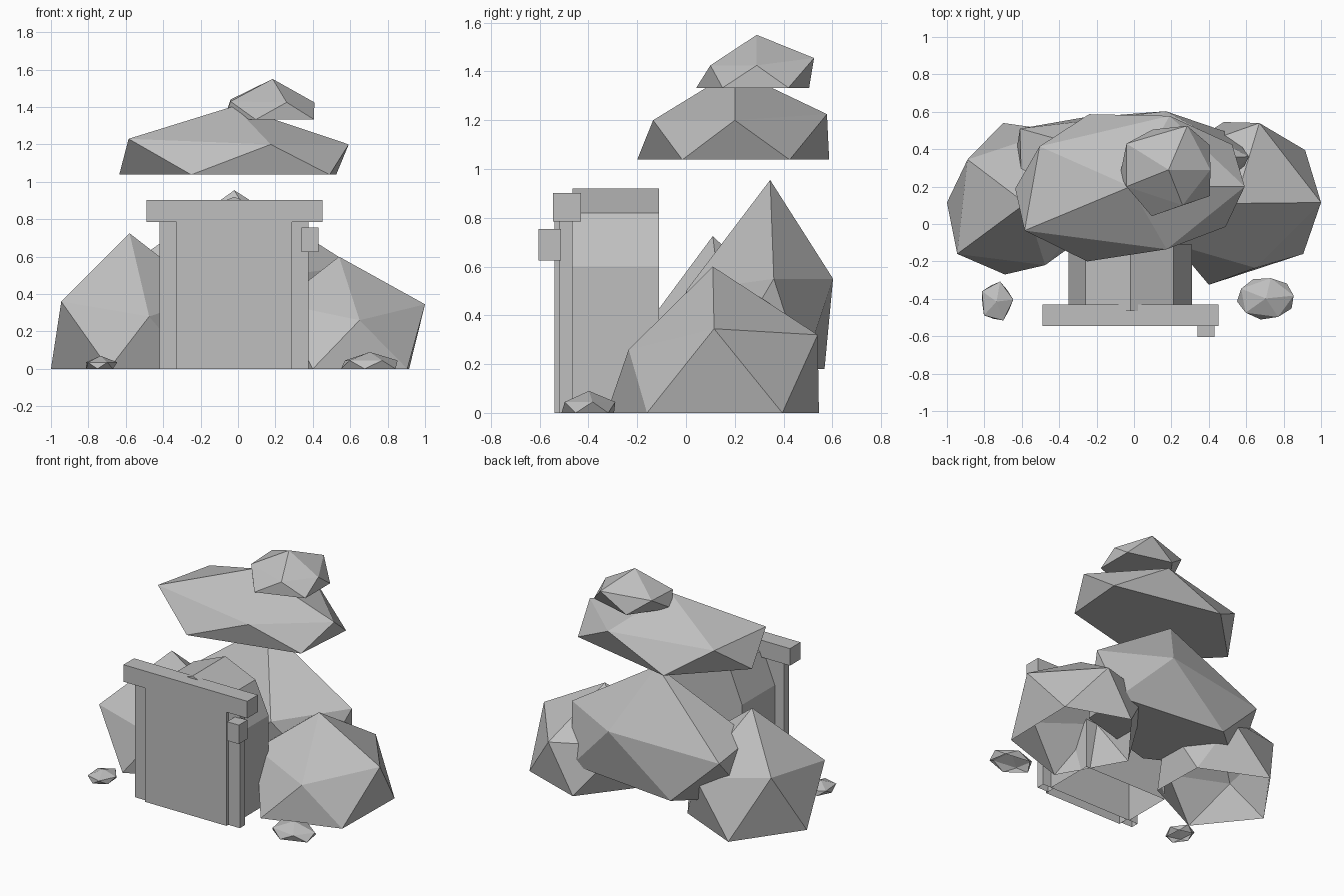
import bpy, bmesh, math

if "Cube" in bpy.data.objects:
    bpy.data.objects.remove(bpy.data.objects["Cube"])

stone = bpy.data.materials.new("stone_grey")
stone.diffuse_color = (0.52, 0.52, 0.52, 1)
stone.use_nodes = True
stone.node_tree.nodes["Principled BSDF"].inputs["Base Color"].default_value = stone.diffuse_color


def finish(name, bm):
    bmesh.ops.recalc_face_normals(bm, faces=bm.faces)
    # Parts standing on the ground are open underneath
    under = [f for f in bm.faces if all(abs(v.co.z) < 1e-4 for v in f.verts)]
    bmesh.ops.delete(bm, geom=under, context='FACES')
    mesh = bpy.data.meshes.new(name)
    bm.to_mesh(mesh)
    bm.free()
    mesh.materials.append(stone)
    obj = bpy.data.objects.new(name, mesh)
    bpy.context.collection.objects.link(obj)
    return obj


def box(name, x, y, z):
    bm = bmesh.new()
    bmesh.ops.create_cube(bm, size=1)
    for v in bm.verts:
        v.co = [r[0] + (c + 0.5) * (r[1] - r[0]) for c, r in zip(v.co, (x, y, z))]
    return finish(name, bm)


def rock(name, apex, ring, base_z, base):
    """Flat-bottomed 20-sided boulder: apex, upper ring, and a base ring
    whose points sit between the ring points (counterclockwise)."""
    bm = bmesh.new()
    top = bm.verts.new(apex)
    up = [bm.verts.new(p) for p in ring]
    low = [bm.verts.new((x, y, base_z)) for x, y in base]
    n = len(up)
    for i in range(n):
        j = (i + 1) % n
        bm.faces.new((top, up[i], up[j]))
        bm.faces.new((up[i], low[i], up[j]))
        bm.faces.new((low[i], low[j], up[j]))
    bm.faces.new(low[::-1])
    return finish(name, bm)


def pebble(name, cx, cy, rx, ry, height, turn, foot):
    def p(k, s):
        a = turn + k * math.tau / 5
        return cx + s * rx * math.cos(a), cy + s * ry * math.sin(a)
    rock(name, (cx, cy, height), [(*p(k, 1), height * 0.5) for k in range(5)],
         0, [p(k + 0.5, foot) for k in range(5)])


# Boulders
rock("left_boulder", (-0.58, 0.11, 0.725),
     [(-0.945, -0.16, 0.36), (-0.475, -0.22, 0.28), (-0.15, 0.15, 0.39),
      (-0.42, 0.5, 0.35), (-0.89, 0.345, 0.415)],
     0, [(-0.69, -0.27), (-0.24, -0.05), (-0.25, 0.34), (-0.7, 0.54), (-1.0, 0.115)])
rock("right_boulder", (0.54, 0.11, 0.6),
     [(0.65, -0.235, 0.26), (1.0, 0.115, 0.345), (0.67, 0.54, 0.32),
      (0.22, 0.38, 0.35), (0.22, -0.11, 0.35)],
     0, [(0.905, -0.16), (0.915, 0.395), (0.48, 0.545), (0.15, 0.12), (0.4, -0.325)])
rock("back_boulder", (-0.02, 0.345, 0.955),
     [(0.25, 0.0, 0.5), (0.615, 0.36, 0.55), (0.17, 0.603, 0.55),
      (-0.61, 0.51, 0.5), (-0.6, 0.15, 0.54)],
     0.18, [(0.5, 0.14), (0.53, 0.48), (-0.28, 0.568), (-0.65, 0.25), (-0.1, -0.03)])
rock("floating_slab", (-0.02, 0.2, 1.405),
     [(-0.585, -0.035, 1.23), (0.175, -0.135, 1.2), (0.592, 0.2, 1.2),
      (0.19, 0.578, 1.225), (-0.505, 0.415, 1.215)],
     1.038, [(-0.25, -0.2), (0.49, -0.015), (0.525, 0.425), (-0.24, 0.587), (-0.635, 0.19)])
rock("floating_capstone", (0.185, 0.29, 1.55),
     [(0.26, 0.1, 1.425), (0.408, 0.29, 1.425), (0.285, 0.525, 1.455),
      (-0.04, 0.43, 1.44), (-0.04, 0.2, 1.43)],
     1.333, [(0.407, 0.15), (0.407, 0.42), (0.1, 0.505), (-0.075, 0.26), (0.095, 0.042)])
pebble("left_pebble", -0.735, -0.415, 0.09, 0.11, 0.07, 0.1, 0.85)
pebble("right_pebble", 0.705, -0.398, 0.15, 0.11, 0.09, -1.12, 1.04)

# Tunnel with an arched roof
arch = [(-0.35, 0), (0.31, 0), (0.31, 0.6), (0.21, 0.82),
        (-0.02, 0.92), (-0.26, 0.82), (-0.35, 0.6)]
bm = bmesh.new()
face = bm.faces.new([bm.verts.new((x, -0.465, z)) for x, z in arch])
ext = bmesh.ops.extrude_face_region(bm, geom=[face], use_keep_orig=True)
for v in ext["geom"]:
    if isinstance(v, bmesh.types.BMVert):
        v.co.y = -0.11
finish("tunnel", bm)

# Entrance frame, door and lantern
box("door_panel", (-0.33, 0.29), (-0.54, -0.466), (0, 0.79))
for name, x in (("left_post", (-0.42, -0.33)), ("right_post", (0.29, 0.378))):
    box(name, x, (-0.52, -0.465), (0, 0.79))
box("lintel", (-0.49, 0.452), (-0.545, -0.43), (0.785, 0.902))
box("lantern", (0.34, 0.43), (-0.605, -0.513), (0.625, 0.755))
